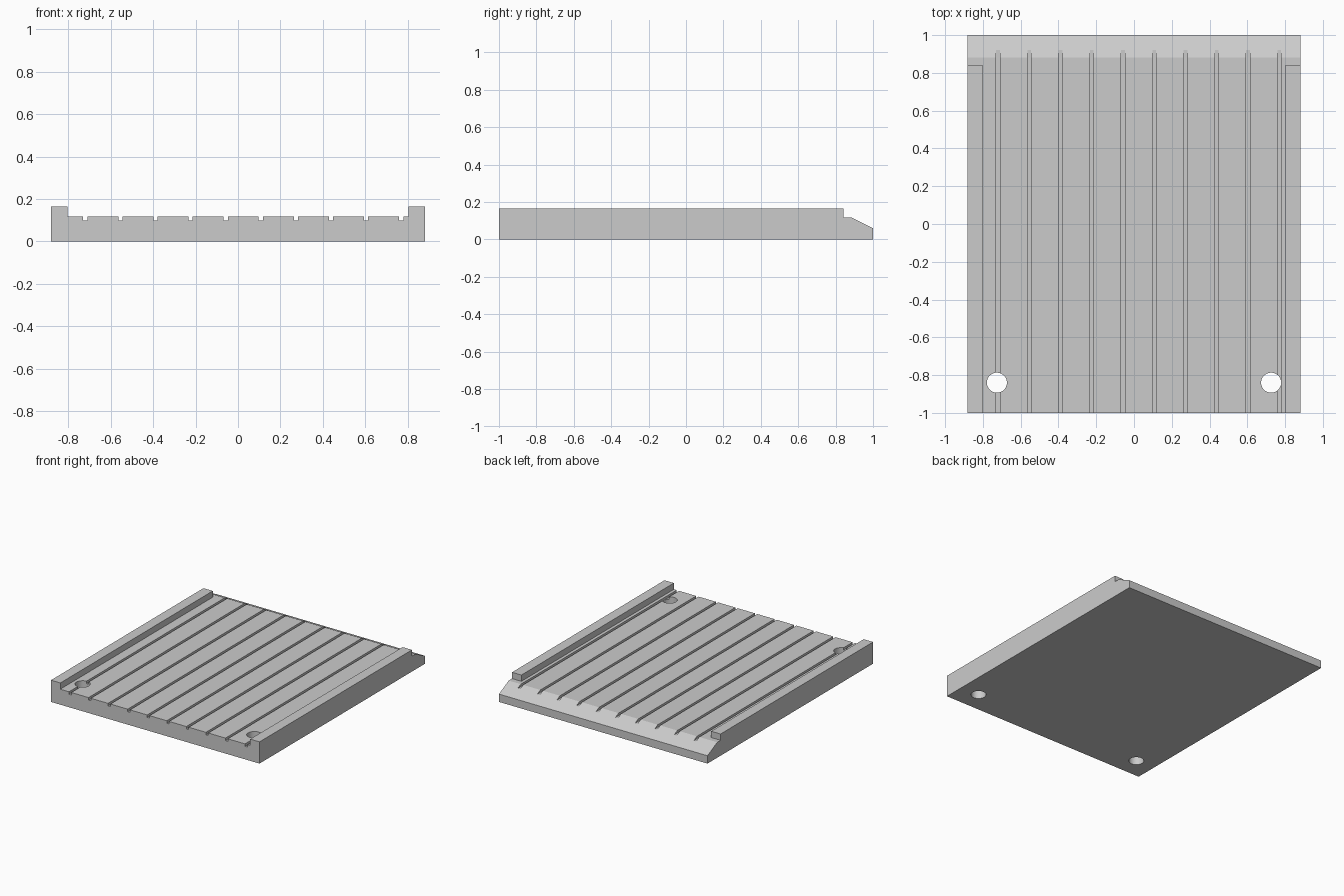
import bpy, bmesh, math
from mathutils import Vector

if "Cube" in bpy.data.objects:
    bpy.data.objects.remove(bpy.data.objects["Cube"], do_unlink=True)

HALF_W, RAIL_IN = 0.882, 0.803          # half width, inner face of side rails
DECK, RAIL, FLOOR = 0.118, 0.166, 0.099  # heights of deck, rails, groove floor
GROOVE_HALF = 0.01

grey = bpy.data.materials.new("light_grey")
grey.use_nodes = True
colour = (0.6, 0.6, 0.6, 1)
grey.diffuse_color = colour
grey.node_tree.nodes["Principled BSDF"].inputs["Base Color"].default_value = colour


def prism(name, points, offset):
    """Extrude a planar outline by an offset vector."""
    bm = bmesh.new()
    face = bm.faces.new([bm.verts.new(p) for p in points])
    extruded = bmesh.ops.extrude_face_region(bm, geom=[face])["geom"]
    verts = [v for v in extruded if isinstance(v, bmesh.types.BMVert)]
    bmesh.ops.translate(bm, verts=verts, vec=Vector(offset))
    bmesh.ops.recalc_face_normals(bm, faces=bm.faces)
    mesh = bpy.data.meshes.new(name)
    bm.to_mesh(mesh)
    bm.free()
    mesh.materials.append(grey)
    obj = bpy.data.objects.new(name, mesh)
    bpy.context.collection.objects.link(obj)
    return obj


# Cross-section: flat base, raised side rails, ten grooves in the deck
section = [(-HALF_W, 0), (-HALF_W, RAIL), (-RAIL_IN, RAIL), (-RAIL_IN, DECK)]
for i in range(10):
    x = -0.72 + i * 0.1655
    section += [(x - GROOVE_HALF, DECK), (x - GROOVE_HALF, FLOOR),
                (x + GROOVE_HALF, FLOOR), (x + GROOVE_HALF, DECK)]
section += [(RAIL_IN, DECK), (RAIL_IN, RAIL), (HALF_W, RAIL), (HALF_W, 0)]
plate = prism("grooved_plate", [(x, -1, z) for x, z in section], (0, 2, 0))

# Cutter that shortens the rails and slopes the back edge
side = [(0.842, 0.3), (0.842, DECK), (0.882, DECK), (1, 0.06), (1.1, 0.011), (1.1, 0.3)]
cutters = [prism("back_slope_cutter", [(-1, y, z) for y, z in side], (2, 0, 0))]

# Round mounting holes near the front corners
for label, x in (("right", -0.726), ("left", 0.726)):
    ring = [(x + 0.053 * math.cos(math.tau * k / 40),
             -0.84 + 0.053 * math.sin(math.tau * k / 40), -0.1) for k in range(40)]
    cutters.append(prism(label + "_hole_cutter", ring, (0, 0, 0.5)))

bpy.context.view_layer.objects.active = plate
plate.select_set(True)
for cutter in cutters:
    mod = plate.modifiers.new(cutter.name, "BOOLEAN")
    mod.operation = "DIFFERENCE"
    mod.solver = "EXACT"
    mod.object = cutter
    bpy.ops.object.modifier_apply(modifier=mod.name)
    bpy.data.objects.remove(cutter, do_unlink=True)

bpy.ops.object.shade_smooth_by_angle(angle=math.radians(20))
